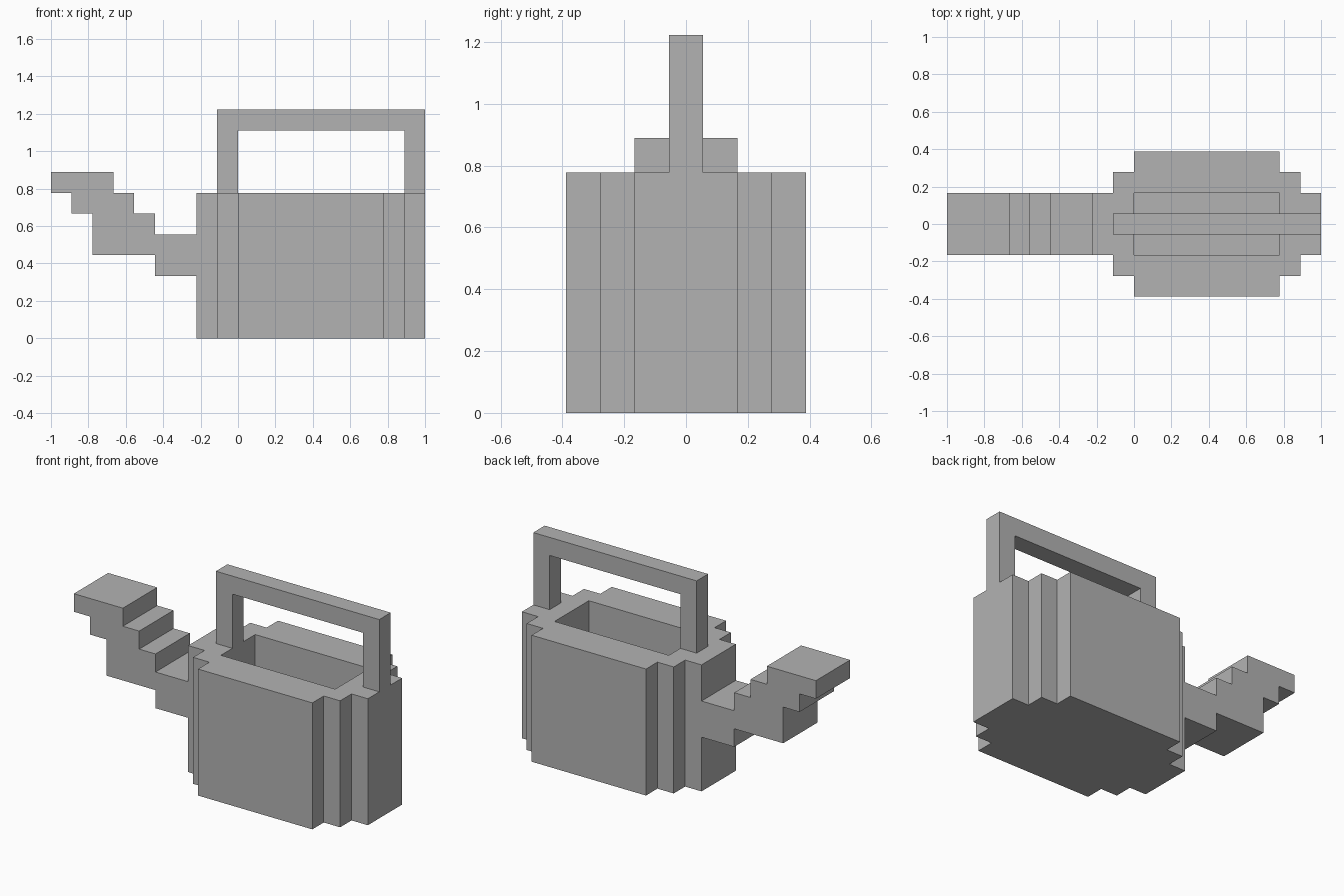
import bpy
import bmesh
from mathutils import Vector

U = 1 / 9  # one block

cube = bpy.data.objects.get("Cube")
if cube:
    bpy.data.objects.remove(cube, do_unlink=True)

grey = bpy.data.materials.new("plain_grey")
grey.use_nodes = True
grey.diffuse_color = (0.45, 0.45, 0.45, 1)
grey.node_tree.nodes["Principled BSDF"].inputs["Base Color"].default_value = grey.diffuse_color


def prism(name, outline, start, depth):
    """Extrude a closed outline, given as block coordinates, along depth."""
    bm = bmesh.new()
    face = bm.faces.new([bm.verts.new((Vector(p) + Vector(start)) * U) for p in outline])
    new = bmesh.ops.extrude_face_region(bm, geom=[face])["geom"]
    bmesh.ops.translate(bm, vec=Vector(depth) * U,
                        verts=[v for v in new if isinstance(v, bmesh.types.BMVert)])
    bmesh.ops.recalc_face_normals(bm, faces=bm.faces)
    mesh = bpy.data.meshes.new(name)
    bm.to_mesh(mesh)
    bm.free()
    mesh.materials.append(grey)
    obj = bpy.data.objects.new(name, mesh)
    bpy.context.collection.objects.link(obj)
    return obj


def upright(name, points, width):
    """Side profile in x and z, given a width centred on y."""
    return prism(name, [(x, 0, z) for x, z in points], (0, -width / 2, 0), (0, width, 0))


# Body: stepped plan, mirrored front to back
half = [(-2, 1.5), (-1, 1.5), (-1, 2.5), (0, 2.5), (0, 3.5),
        (7, 3.5), (7, 2.5), (8, 2.5), (8, 1.5), (9, 1.5)]
plan = [(x, -y, 0) for x, y in half] + [(x, y, 0) for x, y in reversed(half)]
body = prism("can_body", plan, (0, 0, 0), (0, 0, 7))

# Open well in the top of the body
cutter = upright("well_cutter", [(0, 1), (7, 1), (7, 8), (0, 8)], 3)
cutter.hide_render = True
well = body.modifiers.new("well", "BOOLEAN")
well.operation = "DIFFERENCE"
well.solver = "EXACT"
well.object = cutter
bpy.context.view_layer.objects.active = body
bpy.ops.object.modifier_apply(modifier=well.name)
bpy.data.objects.remove(cutter, do_unlink=True)

# Spout: stair-stepped profile
upright("spout", [(-2, 3), (-4, 3), (-4, 4), (-7, 4), (-7, 6), (-8, 6), (-8, 7), (-9, 7),
                  (-9, 8), (-6, 8), (-6, 7), (-5, 7), (-5, 6), (-4, 6), (-4, 5), (-2, 5)], 3)

# Handle: square arch over the well
upright("handle", [(-1, 7), (0, 7), (0, 10), (8, 10), (8, 7), (9, 7), (9, 11), (-1, 11)], 1)
